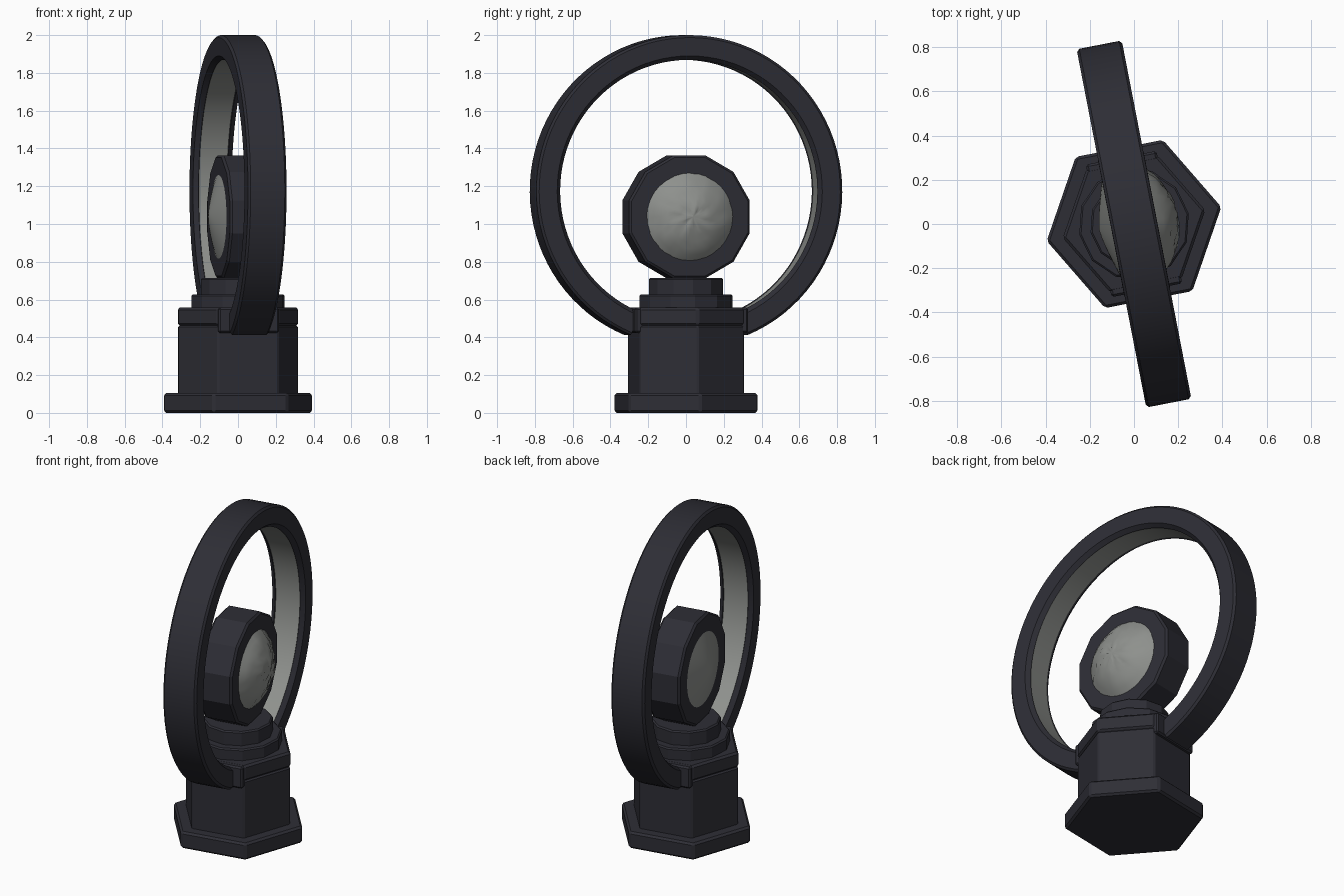
import bpy, bmesh, math, random
from mathutils import Matrix

if "Cube" in bpy.data.objects:
    bpy.data.objects.remove(bpy.data.objects["Cube"])

random.seed(4)
TURN = math.radians(11)          # whole model is turned about z
RING_Z, ORB_Z = 1.175, 1.038


def material(name, rgb):
    m = bpy.data.materials.new(name)
    m.diffuse_color = (*rgb, 1)
    m.use_nodes = True
    m.node_tree.nodes["Principled BSDF"].inputs["Base Color"].default_value = m.diffuse_color
    return m


dark = material("dark_metal", (0.027, 0.027, 0.036))
grey = material("pale_grey", (0.27, 0.28, 0.265))


def finish(name, bm, mats, bevel=0, smooth=None):
    bmesh.ops.recalc_face_normals(bm, faces=bm.faces)
    bm.transform(Matrix.Rotation(TURN, 4, 'Z'))
    me = bpy.data.meshes.new(name)
    bm.to_mesh(me)
    bm.free()
    ob = bpy.data.objects.new(name, me)
    bpy.context.collection.objects.link(ob)
    for m in mats:
        me.materials.append(m)
    if bevel:
        b = ob.modifiers.new("bevel", 'BEVEL')
        b.width, b.segments, b.limit_method = bevel, 1, 'ANGLE'
        b.angle_limit = math.radians(40)
    if smooth:
        bpy.ops.object.select_all(action='DESELECT')
        ob.select_set(True)
        bpy.context.view_layer.objects.active = ob
        bpy.ops.object.shade_smooth_by_angle(angle=math.radians(smooth))
    return ob


def tier(name, sides, radius, z0, z1, bevel=0.008):
    # upright prism with a corner on the local y axis
    bm = bmesh.new()
    bmesh.ops.create_cone(bm, cap_ends=True, segments=sides, radius1=radius,
                          radius2=radius, depth=z1 - z0)
    bm.transform(Matrix.Translation((0, 0, (z0 + z1) / 2)) @ Matrix.Rotation(math.pi / 2, 4, 'Z'))
    finish(name, bm, [dark], bevel)


# Stepped hexagonal pedestal
tier("foot", 6, 0.402, 0.0, 0.105, 0.012)
tier("column", 6, 0.325, 0.09, 0.462)
tier("column_cap", 6, 0.328, 0.462, 0.558, 0.012)
tier("upper_step", 12, 0.252, 0.55, 0.628)
tier("neck", 12, 0.2, 0.62, 0.715)

# Brackets holding the ring ends
for side, label in ((-1, "front"), (1, "back")):
    bm = bmesh.new()
    bmesh.ops.create_cube(bm, size=1)
    bm.transform(Matrix.Translation((0, side * 0.225, 0.49)) @ Matrix.Diagonal((0.325, 0.16, 0.135, 1)))
    finish(label + "_bracket", bm, [dark], 0.01)

# Open ring with a chamfered section and a pale inner band
section = [(0.825, -0.092), (0.825, 0.092), (0.812, 0.104), (0.715, 0.104),
           (0.694, 0.078), (0.699, 0.075), (0.699, -0.075), (0.694, -0.078),
           (0.715, -0.104), (0.812, -0.104)]
bm = bmesh.new()
loops, steps, gap = [], 80, math.radians(22.5)
for i in range(steps + 1):
    a = gap + (2 * math.pi - 2 * gap) * i / steps
    loops.append([bm.verts.new((x, r * math.sin(a), RING_Z - r * math.cos(a))) for r, x in section])
n = len(section)
for p, q in zip(loops, loops[1:]):
    for j in range(n):
        k = (j + 1) % n
        f = bm.faces.new((p[j], p[k], q[k], q[j]))
        f.material_index = 1 if j == 5 else 0
bm.faces.new(loops[0])
bm.faces.new(loops[-1])
finish("ring", bm, [dark, grey], smooth=25)

# Twelve-sided lens housing, flat side up
bm = bmesh.new()
apothem = 0.325
bmesh.ops.create_cone(bm, cap_ends=True, segments=12, radius1=apothem / math.cos(math.pi / 12),
                      radius2=apothem / math.cos(math.pi / 12), depth=0.21)
bm.transform(Matrix.Translation((0, 0, ORB_Z)) @ Matrix.Rotation(math.pi / 2, 4, 'Y')
             @ Matrix.Rotation(math.pi / 12, 4, 'Z'))
finish("lens_housing", bm, [dark], 0.012)


def lens(name, side, depth, power, rough):
    # domed disc on one face of the housing, optionally lumpy
    bm = bmesh.new()
    seg, rings, rad = 32, 7, 0.237
    tip = bm.verts.new((side * (0.1 + depth), 0, ORB_Z))
    prev = None
    for i in range(1, rings + 1):
        t = i / rings
        row = []
        for s in range(seg):
            a = 2 * math.pi * s / seg
            bump = random.uniform(-rough, rough) if i < rings else 0
            x = 0.1 + depth * (1 - t ** power) + bump
            row.append(bm.verts.new((side * x, rad * t * math.cos(a), ORB_Z + rad * t * math.sin(a))))
        for s in range(seg):
            e = (s + 1) % seg
            if prev:
                bm.faces.new((prev[s], row[s], row[e], prev[e]))
            else:
                bm.faces.new((tip, row[s], row[e]))
        prev = row
    bm.faces.new(prev)
    finish(name, bm, [grey], smooth=60)


lens("crystal_lens", 1, 0.1, 2.2, 0.006)
lens("plain_lens", -1, 0.06, 1.3, 0.0)
